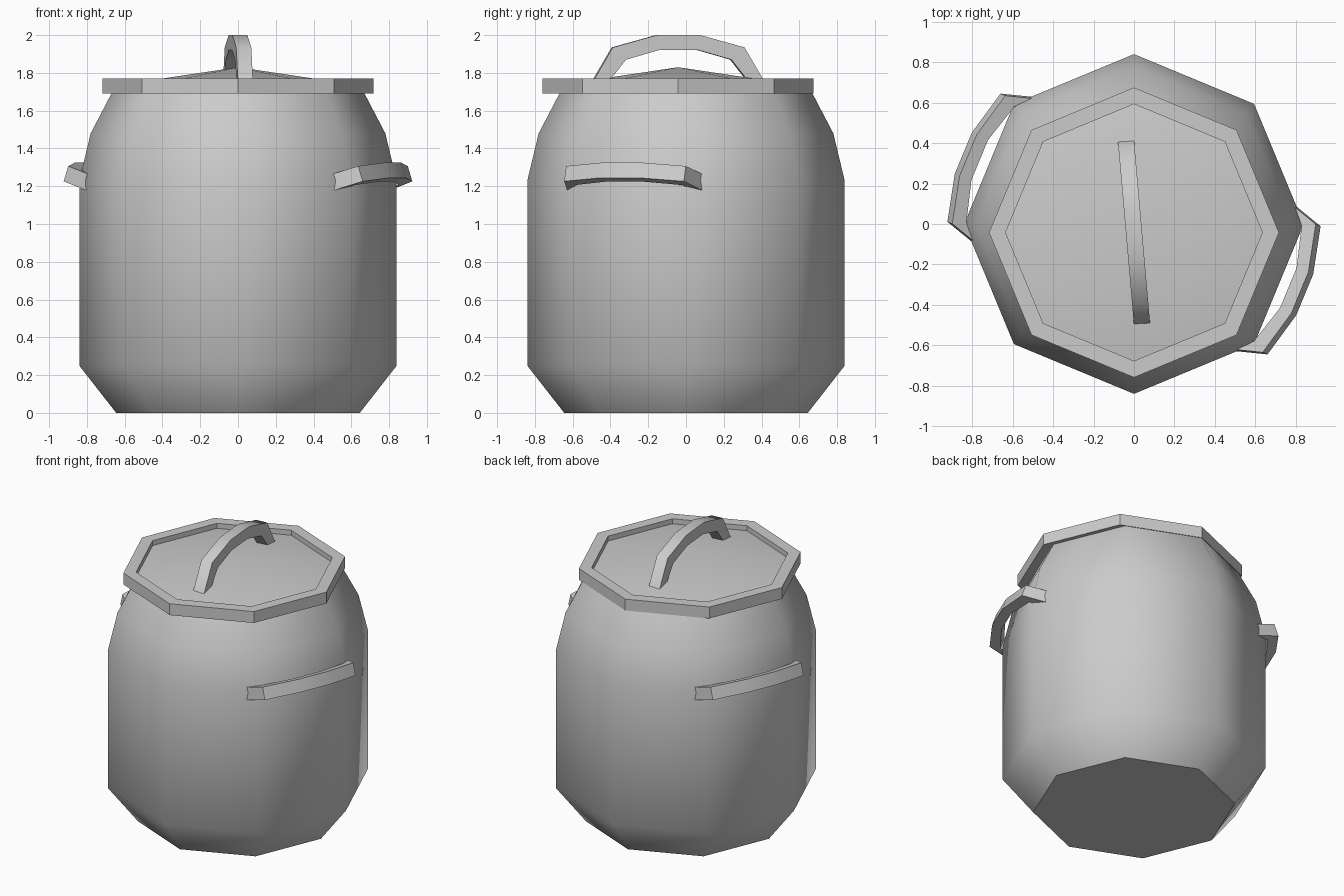
import bpy, bmesh
from math import radians, cos, sin, pi, atan2
from mathutils import Matrix

cube = bpy.data.objects.get("Cube")
if cube:
    bpy.data.objects.remove(cube, do_unlink=True)

metal = bpy.data.materials.new("grey metal")
metal.use_nodes = True
grey = (0.6, 0.6, 0.6, 1)
metal.diffuse_color = grey
metal.node_tree.nodes["Principled BSDF"].inputs["Base Color"].default_value = grey


def finish(name, bm, angle, matrix):
    bmesh.ops.recalc_face_normals(bm, faces=bm.faces)
    mesh = bpy.data.meshes.new(name)
    bm.to_mesh(mesh)
    bm.free()
    mesh.materials.append(metal)
    ob = bpy.data.objects.new(name, mesh)
    ob.matrix_world = matrix
    bpy.context.collection.objects.link(ob)
    bpy.ops.object.select_all(action="DESELECT")
    ob.select_set(True)
    bpy.context.view_layer.objects.active = ob
    bpy.ops.object.shade_smooth_by_angle(angle=radians(angle))


def lathe(name, profile, angle, matrix=Matrix(), sides=8):
    """Closed faceted solid; a radius of zero makes a point."""
    bm = bmesh.new()
    rings = []
    for r, z in profile:
        n = sides if r else 1
        rings.append([bm.verts.new((r * cos(2 * pi * i / sides), r * sin(2 * pi * i / sides), z))
                      for i in range(n)])
    for a, b in zip(rings, rings[1:]):
        for i in range(sides):
            j = (i + 1) % sides
            quad = [a[i], a[j], b[j % len(b)], b[i % len(b)]]
            bm.faces.new(list(dict.fromkeys(quad)))
    for ring in (rings[0], rings[-1]):
        if len(ring) > 1:
            bm.faces.new(ring)
    finish(name, bm, angle, matrix)


def arch(name, outer, inner, width, matrix):
    """Band between two half outlines, mirrored in y and extruded in z."""
    def full(half):
        return half + [(u, -v) for u, v in reversed(half)]
    bm = bmesh.new()
    sections = []
    for o, i in zip(full(outer), full(inner)):
        sections.append([bm.verts.new((*p, z)) for p, z in
                         ((o, 0), (o, width), (i, width), (i, 0))])
    for a, b in zip(sections, sections[1:]):
        for k in range(4):
            m = (k + 1) % 4
            bm.faces.new((a[k], a[m], b[m], b[k]))
    bm.faces.new(sections[0])
    bm.faces.new(sections[-1])
    finish(name, bm, 50, matrix)


# Pot body
lathe("pot_body", [(0.645, 0), (0.84, 0.25), (0.84, 1.23), (0.78, 1.48), (0.665, 1.70)], 50)

# Lid with raised rim and shallow cone
lid_place = Matrix.Translation((0, -0.042, 0))
lathe("lid", [(0.717, 1.69), (0.717, 1.77), (0.635, 1.77), (0.635, 1.735), (0, 1.83)], 40, lid_place)

# Lid handle: local x points up, local y along the arch, local z across it
upright = Matrix(((0, 0, 1, -0.04), (0, 1, 0, 0), (1, 0, 0, 0), (0, 0, 0, 1)))
arch("lid_handle",
     [(1.755, 0.455), (1.935, 0.35), (2.0, 0.115)],
     [(1.755, 0.37), (1.87, 0.28), (1.922, 0.10)],
     0.08, lid_place @ Matrix.Rotation(atan2(0.08, 0.915), 4, "Z") @ upright)

# Side handles: tilted upward, half a turn apart
tilt = Matrix.Translation((0.70, 0, 1.175)) @ Matrix.Rotation(radians(-18), 4, "Y")
for side, turn in (("left", -22.5), ("right", 157.5)):
    arch(side + "_handle",
         [(0, 0.39), (0.165, 0.343), (0.225, 0.11)],
         [(0, 0.33), (0.10, 0.31), (0.16, 0.107)],
         0.085, Matrix.Rotation(radians(turn), 4, "Z") @ tilt)
